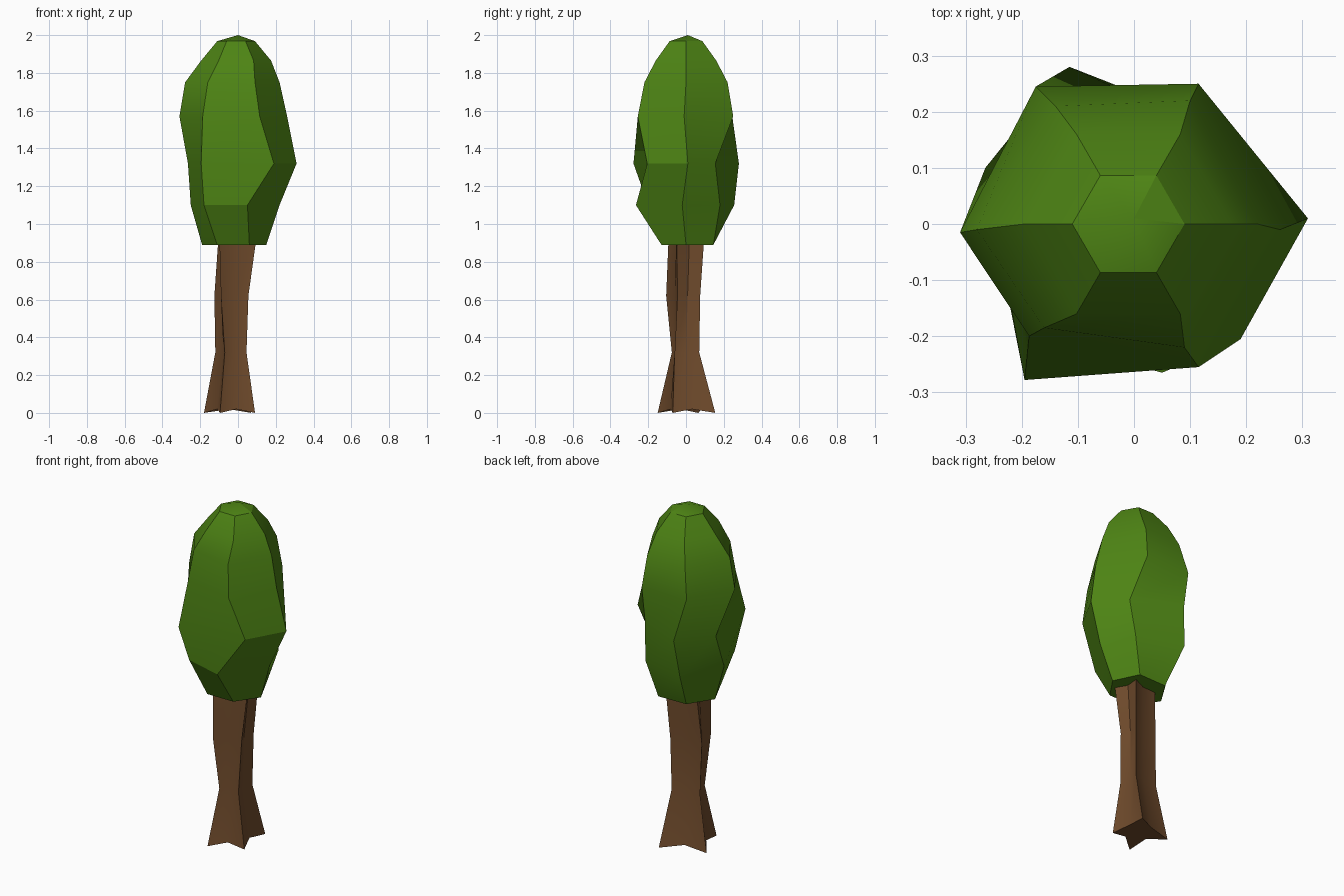
import bpy, bmesh, math

if "Cube" in bpy.data.objects:
    bpy.data.objects.remove(bpy.data.objects["Cube"])


def material(name, rgb):
    m = bpy.data.materials.new(name)
    m.diffuse_color = (*rgb, 1)
    m.use_nodes = True
    m.node_tree.nodes["Principled BSDF"].inputs["Base Color"].default_value = m.diffuse_color
    return m


def loft(name, rings, mat, apex=None, angle=30):
    """Skin a stack of equal-sized rings, listed bottom to top."""
    bm = bmesh.new()
    vs = [[bm.verts.new(p) for p in ring] for ring in rings]
    n = len(vs[0])
    for lo, hi in zip(vs, vs[1:]):
        for i in range(n):
            j = (i + 1) % n
            bm.faces.new((lo[i], lo[j], hi[j], hi[i]))
    bm.faces.new(vs[0][::-1])
    if apex:
        tip = bm.verts.new(apex)
        for i in range(n):
            bm.faces.new((vs[-1][i], vs[-1][(i + 1) % n], tip))
    else:
        bm.faces.new(vs[-1])
    bmesh.ops.recalc_face_normals(bm, faces=bm.faces[:])
    me = bpy.data.meshes.new(name)
    bm.to_mesh(me)
    bm.free()
    ob = bpy.data.objects.new(name, me)
    bpy.context.collection.objects.link(ob)
    me.materials.append(mat)
    bpy.ops.object.select_all(action='DESELECT')
    ob.select_set(True)
    bpy.context.view_layer.objects.active = ob
    bpy.ops.object.shade_smooth_by_angle(angle=math.radians(angle))
    return ob


green = material("leaf green", (0.075, 0.23, 0.007))
brown = material("bark brown", (0.16, 0.07, 0.025))

# Trunk: four-pointed star section, flared at the roots
sections = [
    (0.01, [(0.09, -0.07), (0.07, 0.155), (-0.18, 0.065), (-0.095, -0.15)]),
    (0.32, [(0.045, -0.06), (0.045, 0.07), (-0.12, 0.04), (-0.07, -0.075)]),
    (0.62, [(0.055, -0.045), (0.05, 0.075), (-0.125, 0.03), (-0.09, -0.105)]),
    (0.98, [(0.105, -0.05), (0.07, 0.10), (-0.10, 0.055), (-0.10, -0.09)]),
]
trunk = []
for z, pts in sections:
    cx, cy = (sum(p[k] for p in pts) / 4 for k in (0, 1))
    ring = []
    for (x, y), (u, v) in zip(pts, pts[1:] + pts[:1]):
        # notch between two points, pulled towards the centre
        k = 0.75
        ring += [(x, y, z - 0.01 if z < 0.1 else z),
                 (cx + ((x + u) / 2 - cx) * k, cy + ((y + v) / 2 - cy) * k,
                  z + (0.01 if z < 0.1 else 0))]
    trunk.append(ring)
loft("trunk", trunk, brown)

# Crown: six uneven ribs from shoulder down to hem
heights = [1.75, 1.57, 1.32, 1.10, 0.89]
ribs = [
    [(0.22, 0), (0.26, -0.01), (0.31, 0.01), (0.22, -0.02), (0.15, 0)],
    [(0.10, 0.22), (0.115, 0.25), (0.16, 0.155), (0.14, 0.18), (0.08, 0.145)],
    [(-0.14, 0.21), (-0.175, 0.245), (-0.115, 0.28), (-0.14, 0.255), (-0.10, 0.14)],
    [(-0.28, -0.01), (-0.31, -0.015), (-0.265, 0.10), (-0.25, 0), (-0.19, 0)],
    [(-0.16, -0.185), (-0.187, -0.2), (-0.195, -0.278), (-0.18, -0.2), (-0.11, -0.13)],
    [(0.09, -0.22), (0.115, -0.255), (0.19, -0.205), (0.05, -0.265), (0.06, -0.13)],
]
crown = [[(*rib[i], z) for rib in ribs] for i, z in enumerate(heights)][::-1]
# rounded top
for r, z in ((0.185, 1.865), (0.1, 1.968)):
    crown.append([(r * math.cos(a * math.pi / 3) - 0.01,
                   r * math.sin(a * math.pi / 3), z) for a in range(6)])
loft("crown", crown, green, apex=(0, 0.01, 2.0), angle=22)
